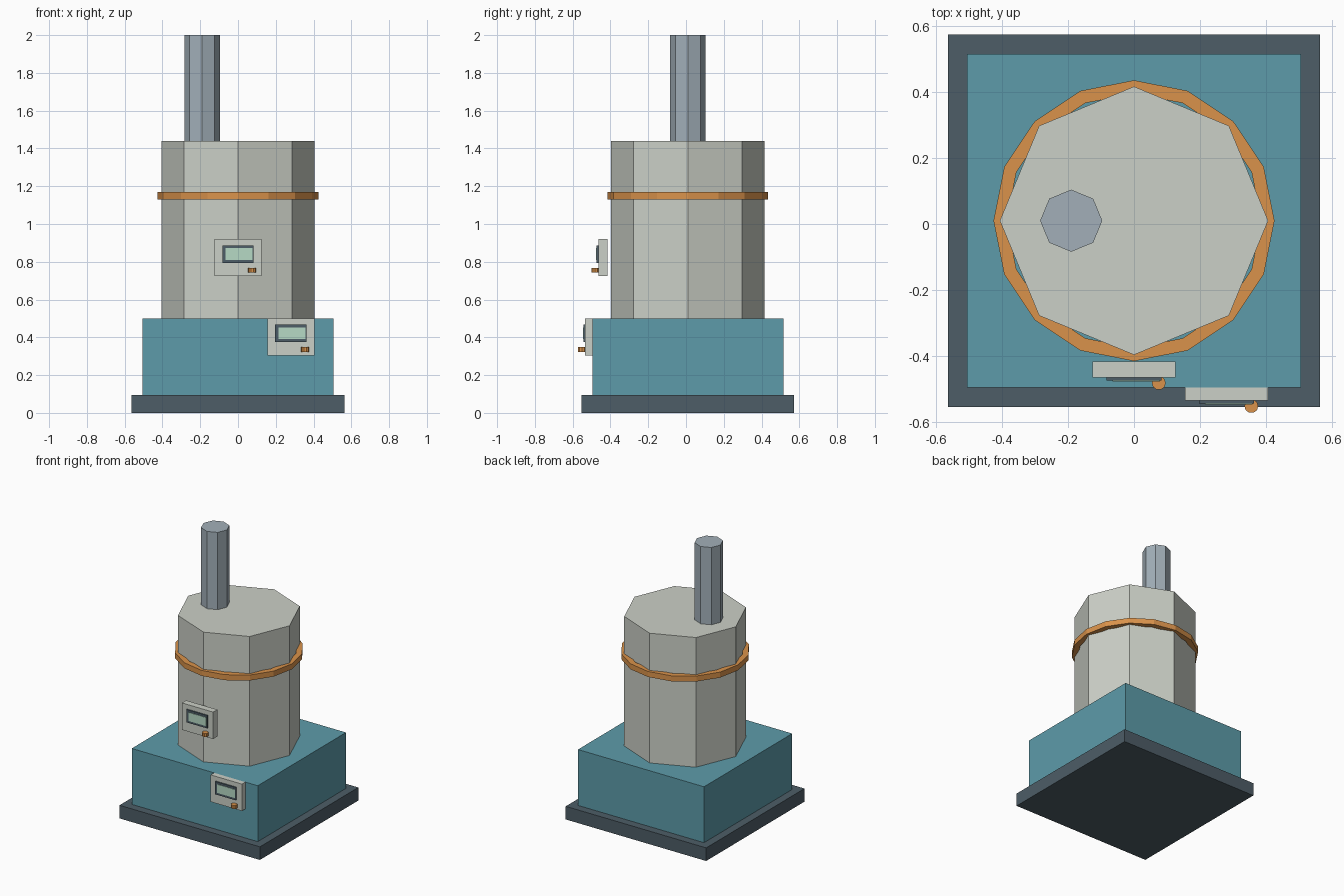
import bpy, bmesh, math

if "Cube" in bpy.data.objects:
    bpy.data.objects.remove(bpy.data.objects["Cube"])

CY = 0.01  # centre of the machine body in y


def material(name, rgb):
    m = bpy.data.materials.new(name)
    m.diffuse_color = (*rgb, 1)
    m.use_nodes = True
    m.node_tree.nodes["Principled BSDF"].inputs["Base Color"].default_value = m.diffuse_color
    return m


PALE = material("pale_grey", (0.60, 0.63, 0.57))
TEAL = material("teal", (0.11, 0.33, 0.40))
DARK = material("dark_slate", (0.075, 0.11, 0.135))
STEEL = material("steel", (0.36, 0.43, 0.48))
ORANGE = material("orange", (0.70, 0.29, 0.07))
GLASS = material("mint_glass", (0.47, 0.70, 0.56))


def finish(bm, name, mat):
    bmesh.ops.recalc_face_normals(bm, faces=bm.faces)
    mesh = bpy.data.meshes.new(name)
    bm.to_mesh(mesh)
    bm.free()
    mesh.materials.append(mat)
    obj = bpy.data.objects.new(name, mesh)
    bpy.context.collection.objects.link(obj)
    return obj


def box(name, x, y, z, mat):
    """Box from (min, max) pairs."""
    bm = bmesh.new()
    bmesh.ops.create_cube(bm, size=1)
    for v in bm.verts:
        v.co = [(a + b) / 2 + c * (b - a) for (a, b), c in zip((x, y, z), v.co)]
    return finish(bm, name, mat)


def prism(name, cx, cy, r, z0, z1, sides, mat):
    """Upright prism with a corner on the +x axis."""
    bm = bmesh.new()
    ring = [bm.verts.new((cx + r * math.cos(math.tau * i / sides),
                          cy + r * math.sin(math.tau * i / sides), z0))
            for i in range(sides)]
    base = bm.faces.new(ring)
    top = bmesh.ops.extrude_face_region(bm, geom=[base], use_keep_orig=True)["geom"]
    for v in top:
        if isinstance(v, bmesh.types.BMVert):
            v.co.z = z1
    return finish(bm, name, mat)


def hoop(name, r_in, r_out, z0, z1, sides, mat):
    """Square-section ring."""
    bm = bmesh.new()
    rows = []
    for i in range(sides):
        a = math.tau * i / sides
        rows.append([bm.verts.new((r * math.cos(a), CY + r * math.sin(a), z))
                     for r, z in ((r_in, z0), (r_out, z0), (r_out, z1), (r_in, z1))])
    for i in range(sides):
        p, q = rows[i], rows[(i + 1) % sides]
        for j in range(4):
            k = (j + 1) % 4
            bm.faces.new((p[j], q[j], q[k], p[k]))
    return finish(bm, name, mat)


def control_panel(prefix, x, y, z):
    """Control box; x = centre, y = back face, z = bottom."""
    box(prefix + "_panel_case", (x - .125, x + .125), (y - .048, y), (z, z + .195), PALE)
    box(prefix + "_panel_bezel", (x - .083, x + .083), (y - .057, y - .04),
        (z + .069, z + .162), DARK)
    box(prefix + "_panel_screen", (x - .065, x + .078), (y - .060, y - .05),
        (z + .085, z + .147), GLASS)
    prism(prefix + "_panel_knob", x + .075, y - .065, .021, z + .017, z + .043, 10, ORANGE)


# Plinth and housing
box("base_plate", (-.563, .563), (CY - .563, CY + .563), (0, .095), DARK)
box("lower_housing", (-.505, .505), (CY - .505, CY + .505), (.095, .5), TEAL)

# Drum, clamp band and exhaust pipe
prism("drum", 0, CY, .406, .5, 1.44, 8, PALE)
hoop("drum_band", .385, .425, 1.13, 1.17, 16, ORANGE)
prism("exhaust_pipe", -.19, CY, .094, 1.44, 2.0, 8, STEEL)

# Two matching control panels
control_panel("upper", 0, -.416, .725)
control_panel("lower", .28, -.486, .305)
